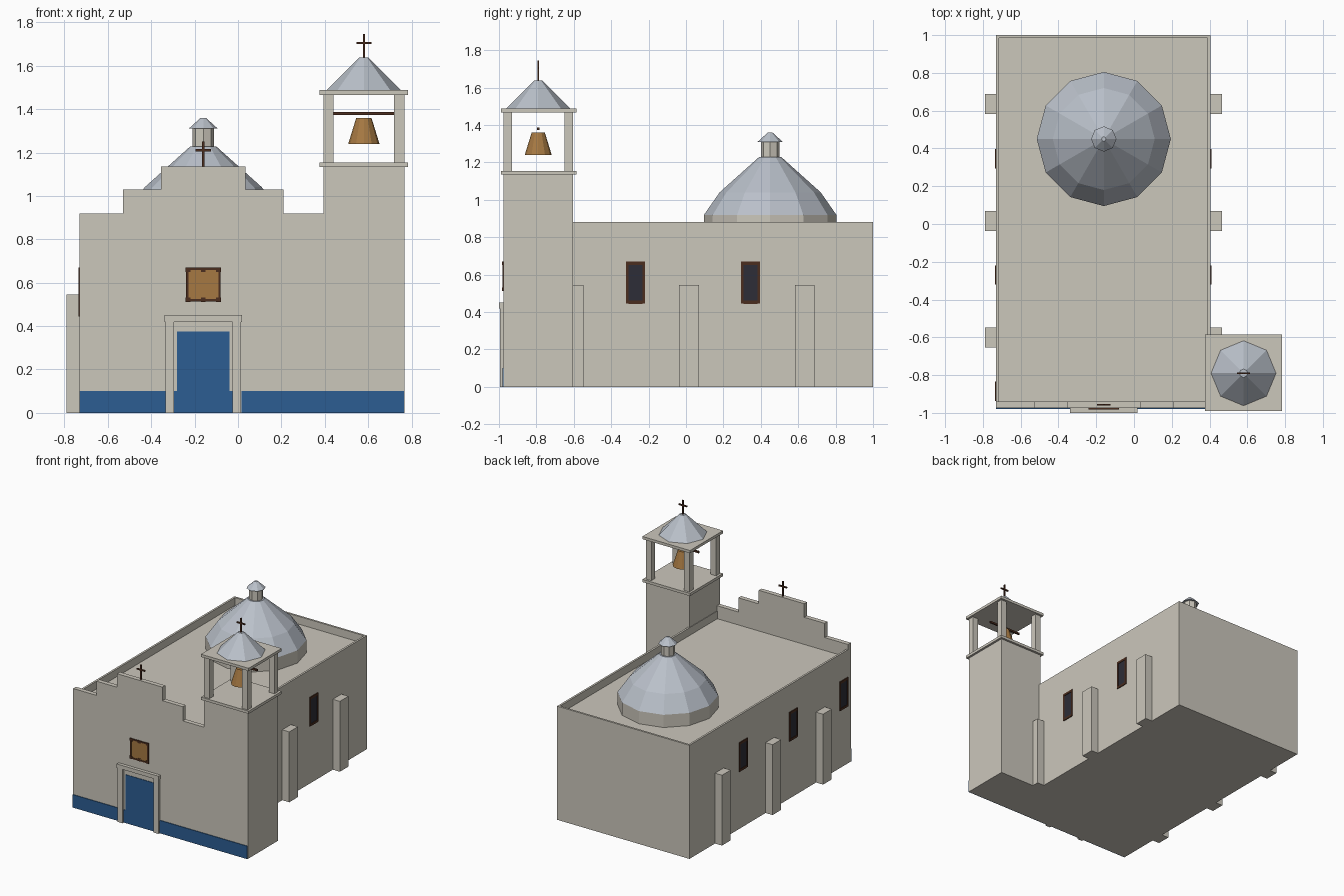
import bpy, bmesh, math

if "Cube" in bpy.data.objects:
    bpy.data.objects.remove(bpy.data.objects["Cube"])


def material(name, rgb):
    m = bpy.data.materials.new(name)
    m.diffuse_color = (*rgb, 1)
    m.use_nodes = True
    m.node_tree.nodes["Principled BSDF"].inputs["Base Color"].default_value = m.diffuse_color
    return m


PLASTER = material("plaster", (0.60, 0.57, 0.50))
BLUE = material("blue paint", (0.025, 0.11, 0.29))
ROOF = material("pale blue roof", (0.49, 0.53, 0.59))
BRONZE = material("bronze", (0.38, 0.19, 0.055))
WOOD = material("dark wood", (0.07, 0.026, 0.013))
GLASS = material("dark glass", (0.026, 0.026, 0.038))


def finish(name, bm, mat):
    bmesh.ops.recalc_face_normals(bm, faces=bm.faces)
    me = bpy.data.meshes.new(name)
    bm.to_mesh(me)
    bm.free()
    me.materials.append(mat)
    ob = bpy.data.objects.new(name, me)
    bpy.context.collection.objects.link(ob)
    return ob


def box(name, x, y, z, mat):
    """Box from (min, max) ranges."""
    bm = bmesh.new()
    bmesh.ops.create_cube(bm, size=1)
    for v in bm.verts:
        v.co = [r[0] if c < 0 else r[1] for c, r in zip(v.co, (x, y, z))]
    return finish(name, bm, mat)


def lathe(name, cx, cy, profile, sides, mat):
    """Closed faceted solid from (radius, height) rings."""
    bm = bmesh.new()
    rings = []
    for r, z in profile:
        rings.append([bm.verts.new((cx + r * math.cos(2 * math.pi * i / sides),
                                    cy + r * math.sin(2 * math.pi * i / sides), z))
                      for i in range(sides)])
    for a, b in zip(rings, rings[1:]):
        for i in range(sides):
            j = (i + 1) % sides
            bm.faces.new((a[i], a[j], b[j], b[i]))
    bm.faces.new(rings[0])
    bm.faces.new(rings[-1])
    return finish(name, bm, mat)


def cross(name, x, y, z0, z1, zbar):
    box(name + "_upright", (x - .005, x + .005), (y - .005, y + .005), (z0 - .01, z1), WOOD)
    box(name + "_arm", (x - .035, x + .035), (y - .005, y + .005), (zbar - .005, zbar + .005), WOOD)


CX = -0.16          # centre line of the nave
TX, TY = 0.58, -0.79  # tower centre
FRONT = -0.975

# Nave: block with a sunken roof, leaving a parapet around it
nave = box("nave", (-.73, .405), (-.965, 1), (0, .88), PLASTER)
bm = bmesh.new()
bm.from_mesh(nave.data)
top = [f for f in bm.faces if f.normal.z > .9]
bmesh.ops.inset_region(bm, faces=top, thickness=.022)
deep = bmesh.ops.extrude_discrete_faces(bm, faces=top)["faces"]
bmesh.ops.translate(bm, verts=deep[0].verts, vec=(0, 0, -.06))
bm.to_mesh(nave.data)
bm.free()

# Facade wall and stepped gable
box("facade", (-.73, .40), (FRONT, -.94), (0, .92), PLASTER)
box("gable_lower", (CX - .37, CX + .37), (FRONT, -.94), (.915, 1.03), PLASTER)
box("gable_upper", (CX - .195, CX + .195), (FRONT, -.94), (1.03, 1.135), PLASTER)
cross("gable_cross", CX, -.957, 1.135, 1.25, 1.21)

# Buttresses and side windows
for side, edge in ((-1, -.73), (1, .405)):
    for y in (-.602, .016, .635):
        box("buttress", sorted((edge - side * .01, edge + side * .06)),
            (y - .053, y + .053), (0, .545), PLASTER)
    for y in (-.885, -.27, .345):
        if side > 0 and y < -.6:
            continue  # the tower stands here
        box("side_window_pane", sorted((edge, edge + side * .003)),
            (y - .04, y + .04), (.455, .66), GLASS)
        fx = sorted((edge, edge + side * .006))
        for s in (-1, 1):
            box("side_window_jamb", fx, sorted((y + s * .038, y + s * .051)), (.445, .67), WOOD)
            zc = .557 + s * .104
            box("side_window_rail", fx, (y - .038, y + .038), (zc - .009, zc + .009), WOOD)

# Blue base band, door and door surround
box("base_band_left", (-.73, -.335), (-.98, FRONT), (0, .10), BLUE)
box("base_band_right", (.015, .765), (-.98, FRONT), (0, .10), BLUE)
box("door", (CX - .12, CX + .12), (-.979, FRONT), (0, .375), BLUE)
for s in (-1, 1):
    box("door_post", sorted((CX + s * .134, CX + s * .174)), (-.995, FRONT), (0, .42), PLASTER)
    box("base_band_inner", sorted((CX + s * .118, CX + s * .136)), (-.979, FRONT), (0, .10), BLUE)
box("door_lintel", (CX - .179, CX + .179), (-1, FRONT), (.42, .45), PLASTER)

# Shuttered facade window
WZ = .591
box("front_window_shutter", (CX - .075, CX + .075), (-.979, FRONT), (WZ - .072, WZ + .072), BRONZE)
for s in (-1, 1):
    box("front_window_jamb", sorted((CX + s * .069, CX + s * .08)), (-.982, FRONT),
        (WZ - .078, WZ + .078), WOOD)
    box("front_window_rail", (CX - .07, CX + .07), (-.982, FRONT),
        sorted((WZ + s * .067, WZ + s * .078)), WOOD)
    for k in (-1, 0, 1):
        bx = CX + k * .07
        box("front_window_stud", (bx - .011, bx + .011), (-.983, FRONT),
            sorted((WZ + s * .059, WZ + s * .079)), WOOD)

# Dome with drum and lantern
DY = .45
lathe("dome_drum", CX, DY, [(.355, .80), (.355, .918)], 12, PLASTER)
lathe("dome", CX, DY, [(.355, .918), (.27, 1.04), (.06, 1.228)], 12, ROOF)
lathe("lantern", CX, DY, [(.05, 1.21), (.05, 1.31)], 8, PLASTER)
lathe("lantern_cap", CX, DY, [(.067, 1.31), (.012, 1.36)], 8, ROOF)

# Bell tower
H = .187
box("tower", (TX - H, TX + H), (FRONT, TY + H), (0, 1.135), PLASTER)
for name, z in (("tower_platform", 1.134), ("tower_canopy", 1.466)):
    box(name, (TX - .204, TX + .204), (TY - .2, TY + .204), (z, z + .021), PLASTER)
for sx in (-1, 1):
    for sy in (-1, 1):
        box("tower_post", sorted((TX + sx * H, TX + sx * (H - .047))),
            sorted((TY + sy * H, TY + sy * (H - .047))), (1.15, 1.47), PLASTER)
lathe("tower_roof", TX, TY, [(.172, 1.487), (.022, 1.637)], 8, ROOF)
cross("tower_cross", TX, TY, 1.637, 1.745, 1.705)
lathe("bell", TX, TY, [(.072, 1.24), (.035, 1.36)], 12, BRONZE)
box("bell_beam", (TX - .14, TX + .14), (TY - .006, TY + .006), (1.372, 1.386), WOOD)
